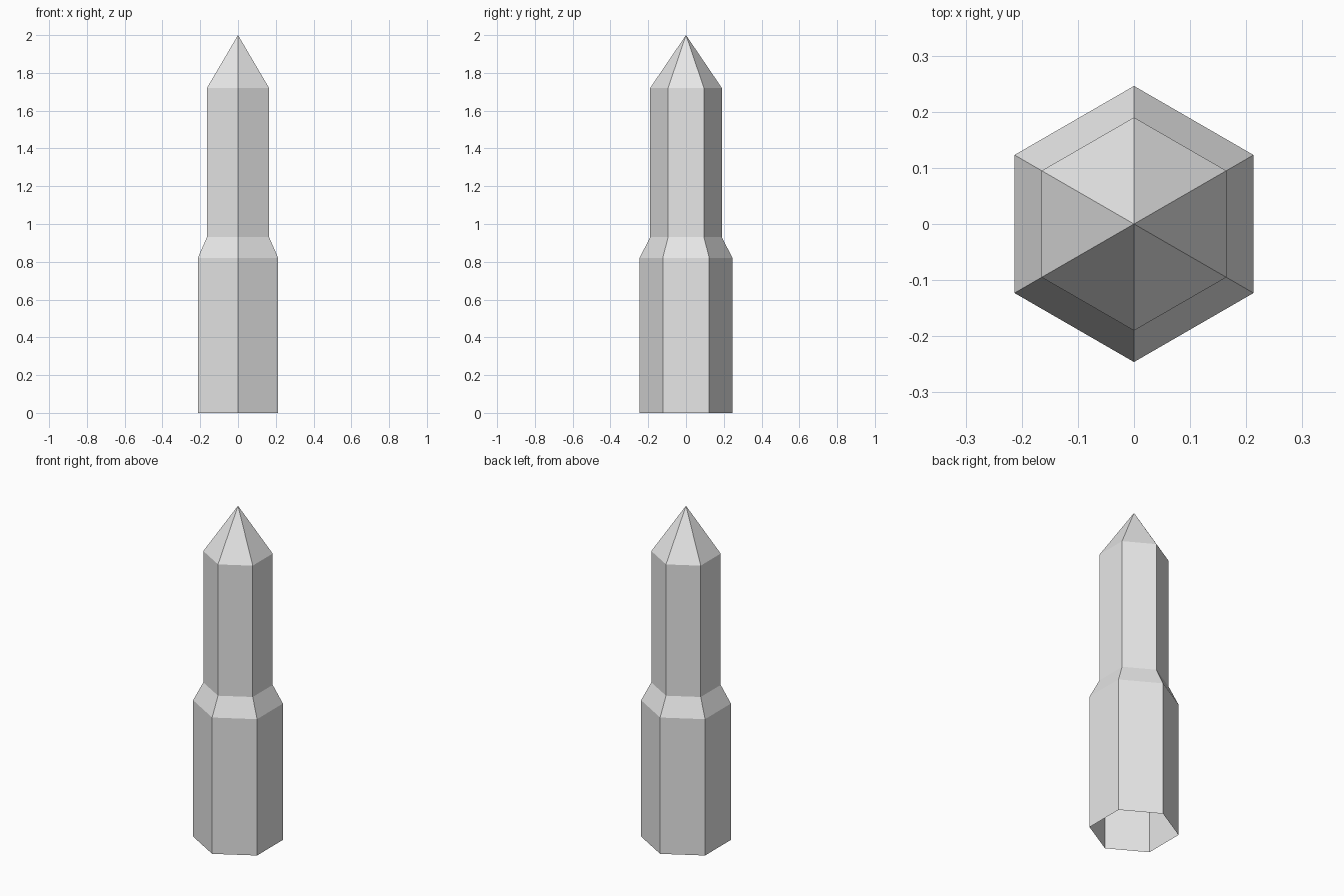
import bpy, bmesh, math

if "Cube" in bpy.data.objects:
    bpy.data.objects.remove(bpy.data.objects["Cube"])

SIDES = 6
# (radius, height) rings from the open bottom up to the shoulder and tip base
PROFILE = [(0.246, 0.0), (0.246, 0.82), (0.19, 0.93), (0.19, 1.72)]
TIP_Z = 2.0

grey = bpy.data.materials.new("light grey")
grey.diffuse_color = (0.8, 0.8, 0.8, 1)
grey.use_nodes = True
grey.node_tree.nodes["Principled BSDF"].inputs["Base Color"].default_value = grey.diffuse_color


def ring(bm, r, z):
    # hexagon with corners on the y axis
    angles = [math.pi / 2 + i * 2 * math.pi / SIDES for i in range(SIDES)]
    return [bm.verts.new((r * math.cos(a), r * math.sin(a), z)) for a in angles]


# Hexagonal stepped post, open underneath, with pointed top
bm = bmesh.new()
rings = [ring(bm, r, z) for r, z in PROFILE]
tip = bm.verts.new((0, 0, TIP_Z))
for i in range(SIDES):
    j = (i + 1) % SIDES
    for low, high in zip(rings, rings[1:]):
        bm.faces.new((low[i], low[j], high[j], high[i]))
    bm.faces.new((rings[-1][i], rings[-1][j], tip))

mesh = bpy.data.meshes.new("pointed_post")
bm.to_mesh(mesh)
bm.free()
mesh.materials.append(grey)
bpy.context.collection.objects.link(bpy.data.objects.new("pointed_post", mesh))
